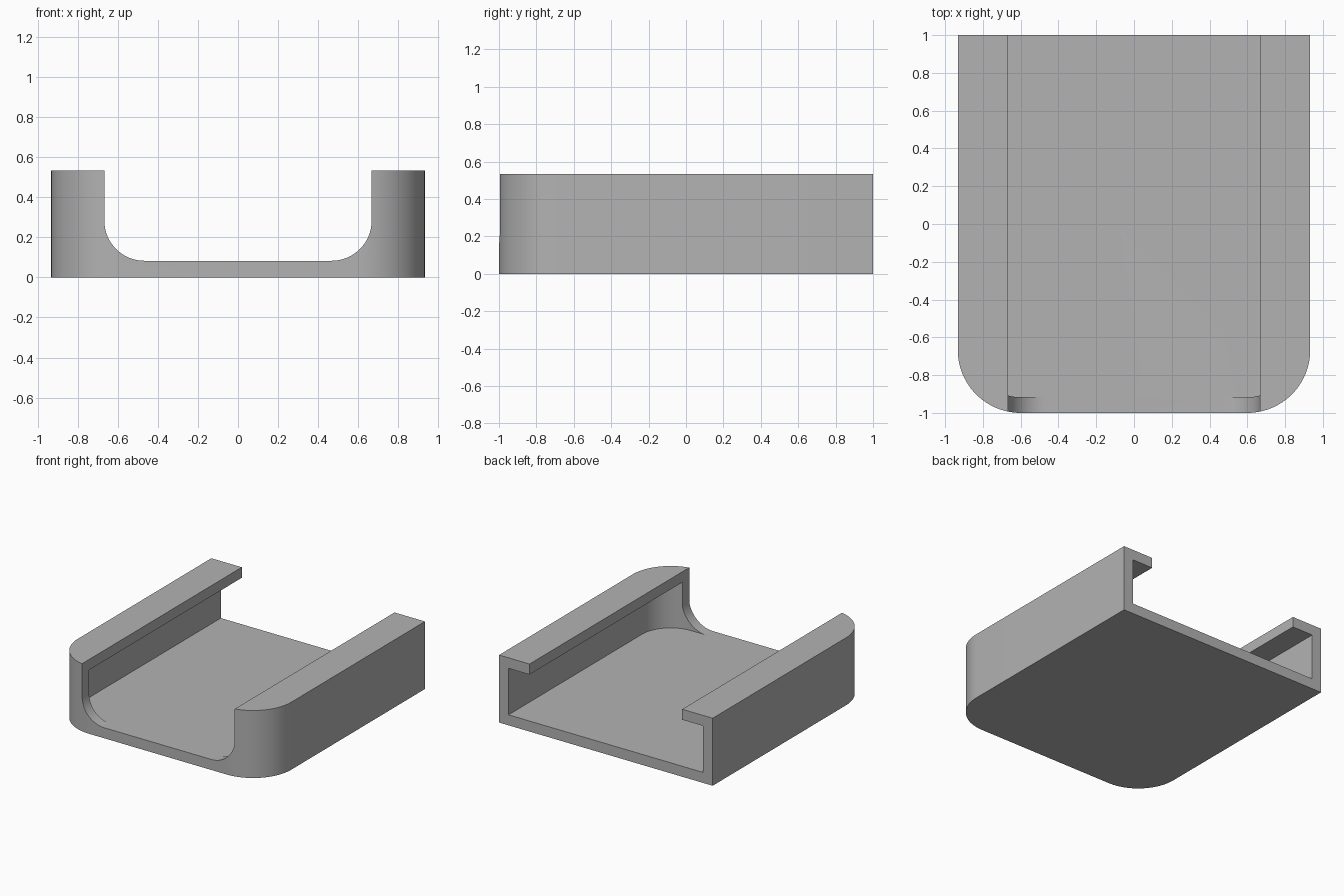
import bpy, bmesh
from math import sin, cos, pi

cube = bpy.data.objects.get("Cube")
if cube:
    bpy.data.objects.remove(cube, do_unlink=True)

HALF_W, HEIGHT, WALL = 0.933, 0.533, 0.083
CORNER_R, SLOT_W, SLOT_R = 0.333, 0.667, 0.2
STEPS = 24

grey = bpy.data.materials.new("plain grey")
grey.use_nodes = True
colour = (0.45, 0.45, 0.45, 1)
grey.diffuse_color = colour
grey.node_tree.nodes["Principled BSDF"].inputs["Base Color"].default_value = colour


def rounded_u(half, low, high, radius):
    """Closed outline with two rounded lower corners and a square upper edge."""
    right = []
    for i in range(STEPS + 1):
        a = pi / 2 * i / STEPS
        right.append((half - radius + radius * sin(a), low + radius - radius * cos(a)))
    right.append((half, high))
    return right + [(-u, v) for u, v in reversed(right)]


def prism(name, points, offset):
    """Extrude a closed loop of 3D points along an offset."""
    bm = bmesh.new()
    face = bm.faces.new([bm.verts.new(p) for p in points])
    top = bmesh.ops.extrude_face_region(bm, geom=[face])
    verts = [g for g in top["geom"] if isinstance(g, bmesh.types.BMVert)]
    bmesh.ops.translate(bm, verts=verts, vec=offset)
    bmesh.ops.recalc_face_normals(bm, faces=bm.faces)
    mesh = bpy.data.meshes.new(name)
    bm.to_mesh(mesh)
    bm.free()
    mesh.materials.append(grey)
    obj = bpy.data.objects.new(name, mesh)
    bpy.context.collection.objects.link(obj)
    return obj


# Outer tray block with rounded front corners
tray = prism("tray", [(x, y, 0) for x, y in rounded_u(HALF_W, -1, 1, CORNER_R)], (0, 0, HEIGHT))

# Cavity between floor and side lips, open at the back
cavity_outline = rounded_u(HALF_W - WALL, -1 + WALL, 1.2, CORNER_R - WALL)
cavity = prism("cavity_cutter", [(x, y, WALL) for x, y in cavity_outline], (0, 0, HEIGHT - 2 * WALL))

# Lengthwise slot that opens the top and the front wall
slot_outline = rounded_u(SLOT_W, WALL, HEIGHT + 0.2, SLOT_R)
slot = prism("slot_cutter", [(x, -1.2, z) for x, z in slot_outline], (0, 2.4, 0))

for cutter in (cavity, slot):
    cut = tray.modifiers.new(cutter.name, "BOOLEAN")
    cut.operation = "DIFFERENCE"
    cut.solver = "EXACT"
    cut.object = cutter

# Apply the cuts and remove the cutters
bpy.context.view_layer.update()
graph = bpy.context.evaluated_depsgraph_get()
result = bpy.data.meshes.new_from_object(tray.evaluated_get(graph))
tray.modifiers.clear()
tray.data = result
for cutter in (cavity, slot):
    bpy.data.objects.remove(cutter, do_unlink=True)

# Smooth the rounded corners, keep the edges sharp
bpy.ops.object.select_all(action="DESELECT")
tray.select_set(True)
bpy.context.view_layer.objects.active = tray
bpy.ops.object.shade_smooth_by_angle(angle=pi / 6)
